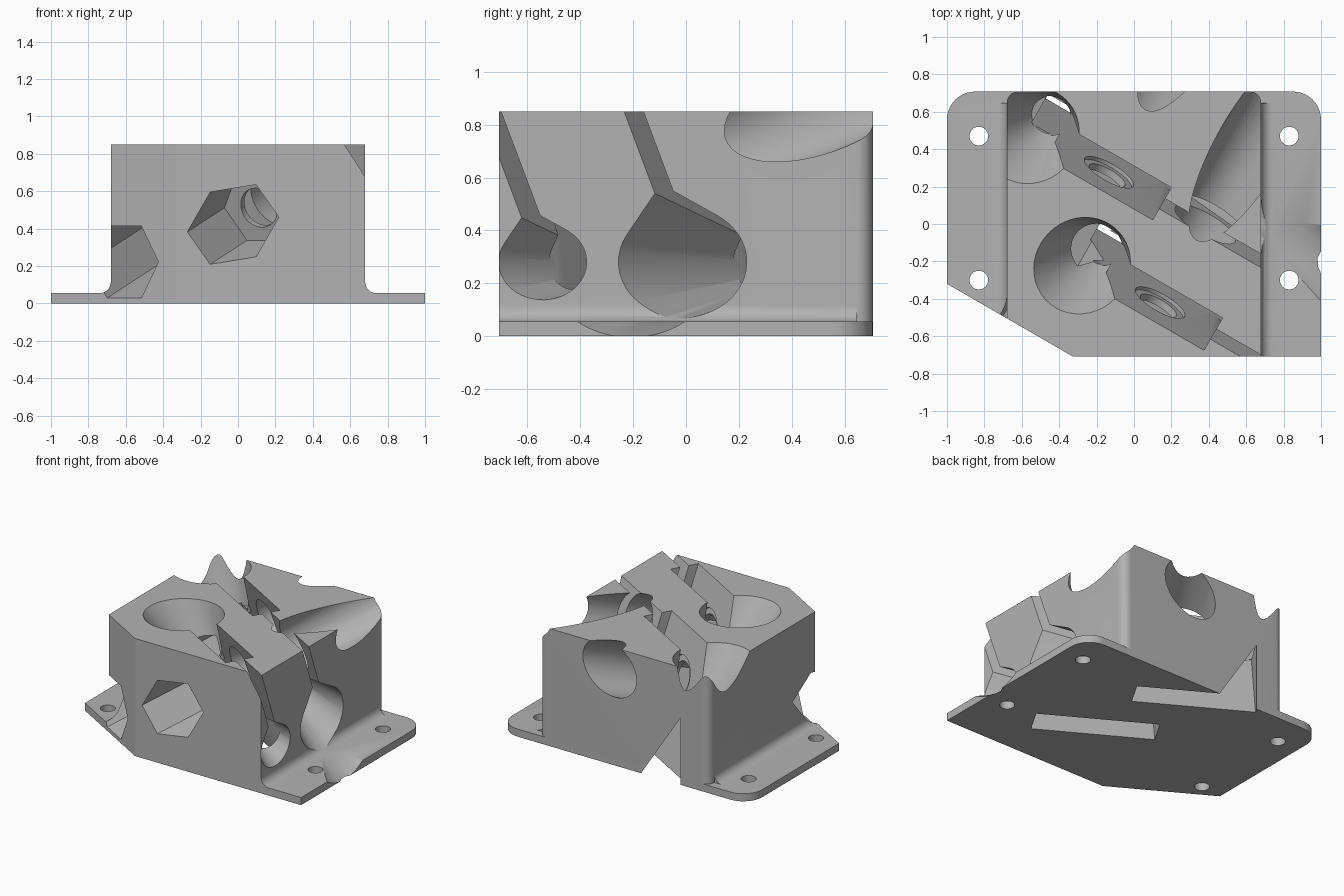
import bpy, bmesh, math
from mathutils import Vector, Matrix

cube = bpy.data.objects.get("Cube")
if cube:
    bpy.data.objects.remove(cube, do_unlink=True)

grey = bpy.data.materials.new("matte_grey")
grey.use_nodes = True
grey.diffuse_color = (0.45, 0.45, 0.45, 1)
grey.node_tree.nodes["Principled BSDF"].inputs["Base Color"].default_value = (0.45, 0.45, 0.45, 1)


def loft(name, ring_a, ring_b, matrix=Matrix()):
    """Closed solid between two matching rings of points."""
    bm = bmesh.new()
    a = [bm.verts.new(matrix @ Vector(p)) for p in ring_a]
    b = [bm.verts.new(matrix @ Vector(p)) for p in ring_b]
    bm.faces.new(a)
    bm.faces.new(b)
    for i in range(len(a)):
        j = (i + 1) % len(a)
        bm.faces.new((a[i], a[j], b[j], b[i]))
    bmesh.ops.recalc_face_normals(bm, faces=bm.faces)
    mesh = bpy.data.meshes.new(name)
    bm.to_mesh(mesh)
    bm.free()
    mesh.materials.append(grey)
    ob = bpy.data.objects.new(name, mesh)
    bpy.context.scene.collection.objects.link(ob)
    return ob


def box(name, lo, hi, matrix=Matrix()):
    ring = [(lo[0], lo[1]), (hi[0], lo[1]), (hi[0], hi[1]), (lo[0], hi[1])]
    return loft(name, [(x, y, lo[2]) for x, y in ring], [(x, y, hi[2]) for x, y in ring], matrix)


def circle(r, sides=48):
    return [(r * math.cos(math.tau * i / sides), r * math.sin(math.tau * i / sides)) for i in range(sides)]


def bore(name, r, lo, hi, matrix, sides=48):
    ring = circle(r, sides)
    return loft(name, [(x, y, lo) for x, y in ring], [(x, y, hi) for x, y in ring], matrix)


def rounded_plan(half_x, half_y, r):
    """Rectangle with its two back corners rounded."""
    pts = [(-half_x, -half_y), (half_x, -half_y)]
    for sign, start in ((1, 0), (-1, 90)):
        for k in range(11):
            a = math.radians(start + 9 * k)
            pts.append((sign * (half_x - r) + r * math.cos(a), half_y - r + r * math.sin(a)))
    return pts


def combine(target, tool, operation):
    mod = target.modifiers.new(tool.name, 'BOOLEAN')
    mod.operation = operation
    mod.solver = 'EXACT'
    mod.object = tool
    bpy.context.view_layer.update()
    graph = bpy.context.evaluated_depsgraph_get()
    mesh = bpy.data.meshes.new_from_object(target.evaluated_get(graph))
    target.modifiers.remove(mod)
    target.data = mesh
    bpy.data.objects.remove(tool, do_unlink=True)


# Block, flange and the coves between them
SIDE, DEPTH, HEIGHT, PLATE, COVE = 0.68, 0.708, 0.85, 0.055, 0.06
plan = rounded_plan(SIDE, DEPTH, 0.06)
body = loft("mount_body", [(x, y, 0) for x, y in plan], [(x, y, HEIGHT) for x, y in plan])
plan = rounded_plan(1, DEPTH, 0.15)
combine(body, loft("flange", [(x, y, 0) for x, y in plan], [(x, y, PLATE) for x, y in plan]), 'UNION')
for s in (-1, 1):
    arc = [(SIDE - 0.02, PLATE - 0.02), (SIDE + COVE, PLATE - 0.02)]
    for k in range(9):
        a = math.radians(270 - 90 * k / 8)
        arc.append((SIDE + COVE + COVE * math.cos(a), PLATE + COVE + COVE * math.sin(a)))
    arc.append((SIDE - 0.02, PLATE + COVE))
    combine(body, loft("cove", [(s * x, -DEPTH, z) for x, z in arc],
                       [(s * x, DEPTH - 0.06, z) for x, z in arc]), 'UNION')

# Screw holes
for x in (-0.83, 0.83):
    for y in (-0.3, 0.47):
        combine(body, bore("screw_hole", 0.05, -0.1, 0.2, Matrix.Translation((x, y, 0)), 32), 'DIFFERENCE')

# Directions of the leaning slots: along, up and through
turn, lean = math.radians(30), math.radians(18)
along = Vector((math.cos(turn), -math.sin(turn), 0))
level = Vector((math.sin(turn), math.cos(turn), 0))
up = Vector((0, 0, 1)) * math.cos(lean) - level * math.sin(lean)
through = level * math.cos(lean) + Vector((0, 0, 1)) * math.sin(lean)


def frame(a, b, c, origin):
    m = Matrix((a, b, c)).transposed().to_4x4()
    m.translation = origin
    return m


# Cut off the front corner
combine(body, box("corner_cut", (-2, -2, -1), (2, -0.777, 2),
                  frame(along, level, Vector((0, 0, 1)), Vector())), 'DIFFERENCE')

WIDTH = 0.19
MID = WIDTH / 2


def teardrop(u):
    """Pointed round section of the widening side mouth."""
    r = 0.143 + 0.206 * (u - 0.523)
    pts = [(u, -0.293 + r * math.sqrt(2), MID)]
    for k in range(37):
        a = math.radians(45 - 270 * k / 36)
        pts.append((u, -0.293 + r * math.sin(a), MID + r * math.cos(a)))
    return pts


def cut_station(origin):
    m = frame(along, up, through, origin)
    cutters = [
        box("main_slot", (-0.33, -0.9, 0), (0.33, 0.7, WIDTH), m),
        box("lower_slot", (-0.49, -0.9, 0), (-0.3, -0.05, WIDTH), m),
        box("thin_slot", (0.3, -0.25, MID - 0.03), (1.6, 0.9, MID + 0.03), m),
        bore("hex_pocket", 0.212, -1.5, -0.06, m, 6),
        bore("shaft_hole", 0.11, -0.08, 0.02, m),
        bore("shallow_recess", 0.15, -0.02, 0.02, m),
        bore("round_bore", 0.185, WIDTH - 0.01, 2, m),
        loft("side_mouth", teardrop(0.2), teardrop(1.4), m),
        loft("top_funnel", [(-0.42 + x, -0.06, MID + y) for x, y in circle(0.105)],
             [(-0.48 + x, 0.5, MID + y) for x, y in circle(0.325)], m),
    ]
    for c in cutters:
        combine(body, c, 'DIFFERENCE')


for origin in ((0.14, -0.42, 0.53), (-0.134, 0.277, 0.53)):
    cut_station(Vector(origin))

# Smooth curved walls, keep edges crisp
bpy.ops.object.select_all(action='DESELECT')
body.select_set(True)
bpy.context.view_layer.objects.active = body
bpy.ops.object.shade_smooth_by_angle(angle=math.radians(25))
